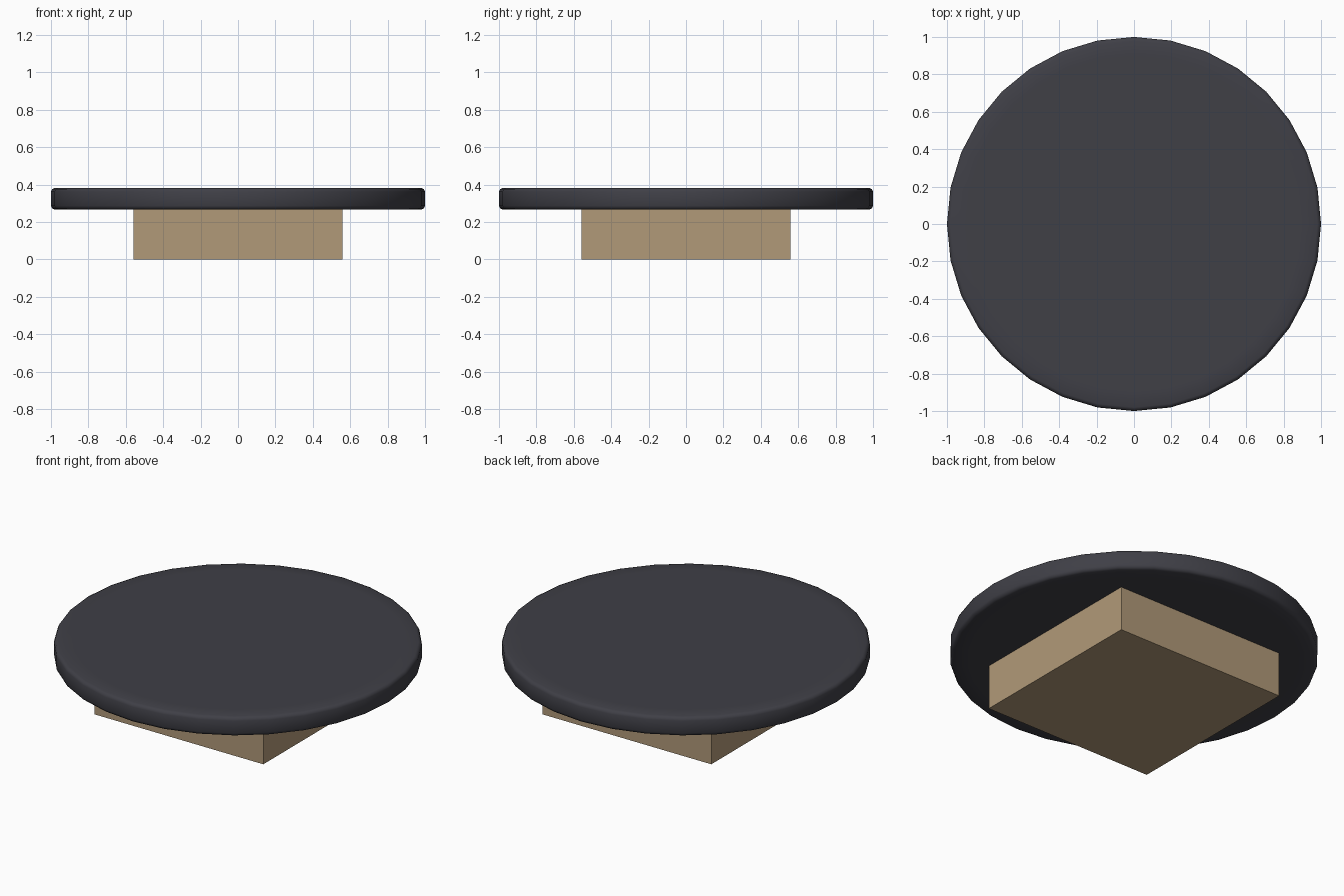
import bpy, bmesh, math

if "Cube" in bpy.data.objects:
    bpy.data.objects.remove(bpy.data.objects["Cube"])


def material(name, color):
    m = bpy.data.materials.new(name)
    m.diffuse_color = (*color, 1)
    m.use_nodes = True
    m.node_tree.nodes["Principled BSDF"].inputs["Base Color"].default_value = m.diffuse_color
    return m


def add_object(name, bm, mat):
    bmesh.ops.recalc_face_normals(bm, faces=bm.faces)
    mesh = bpy.data.meshes.new(name)
    bm.to_mesh(mesh)
    bm.free()
    mesh.materials.append(mat)
    obj = bpy.data.objects.new(name, mesh)
    bpy.context.collection.objects.link(obj)
    return obj


# Square wooden base block
HALF, BASE_H = 0.56, 0.267
bm = bmesh.new()
bmesh.ops.create_cube(bm, size=1)
for v in bm.verts:
    v.co = (v.co.x * 2 * HALF, v.co.y * 2 * HALF, (v.co.z + 0.5) * BASE_H)
add_object("base_block", bm, material("tan_wood", (0.44, 0.32, 0.19)))

# Round dark top: 32-sided disc with softened rim, lathed from a profile
SIDES, TOP = 32, 0.382
profile = [(0.9, BASE_H), (0.98, BASE_H), (0.994, BASE_H + 0.006), (1.0, BASE_H + 0.02),
           (1.0, TOP - 0.02), (0.994, TOP - 0.006), (0.98, TOP), (0.9, TOP)]
bm = bmesh.new()
rings = []
for r, z in profile:
    angles = [2 * math.pi * i / SIDES for i in range(SIDES)]
    rings.append([bm.verts.new((r * math.cos(a), r * math.sin(a), z)) for a in angles])
for low, high in zip(rings, rings[1:]):
    for i in range(SIDES):
        j = (i + 1) % SIDES
        bm.faces.new((low[i], low[j], high[j], high[i]))
bm.faces.new(rings[0][::-1])
bm.faces.new(rings[-1])
for f in bm.faces:
    f.smooth = True
add_object("round_top", bm, material("dark_top", (0.05, 0.05, 0.062)))
